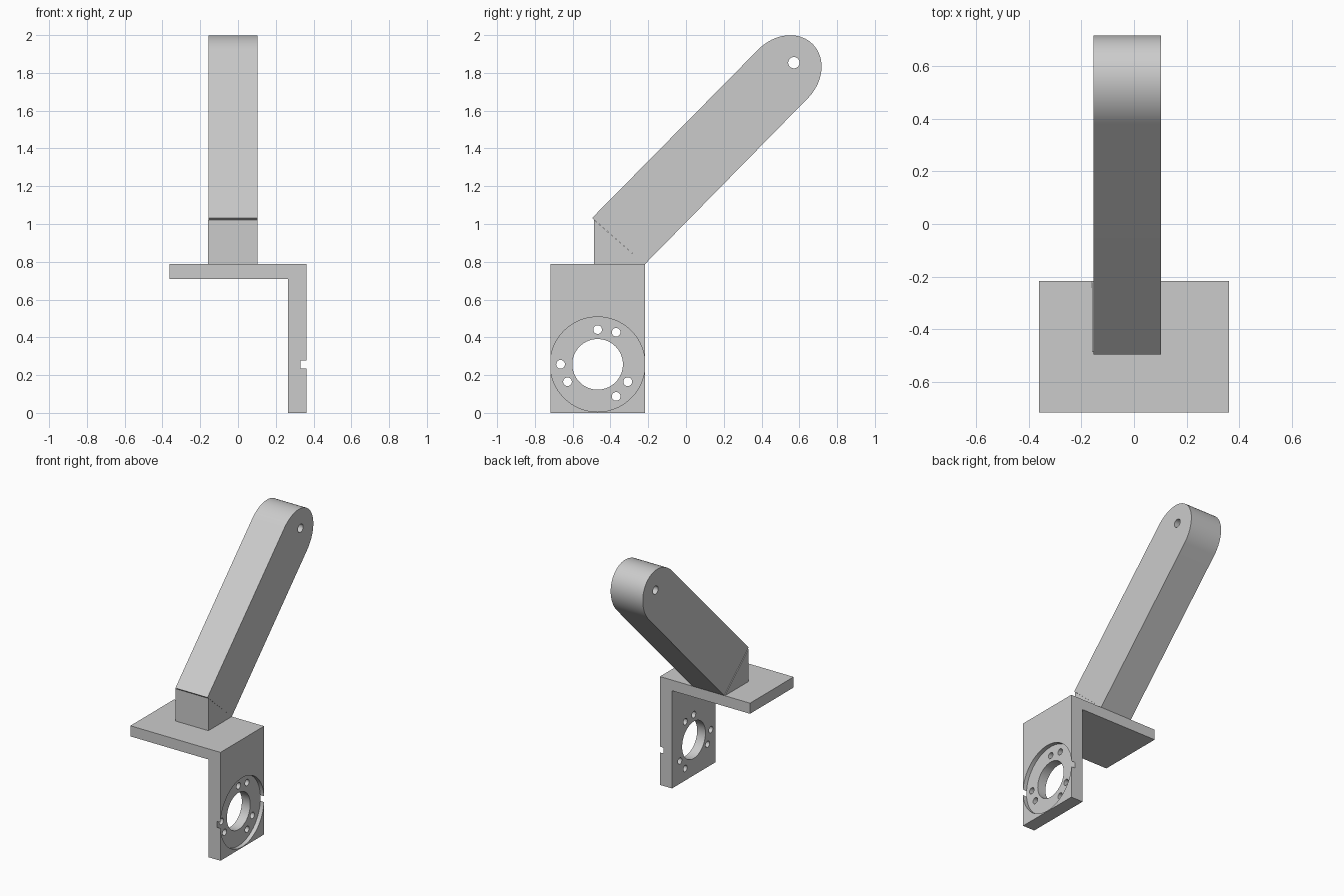
import bpy
import bmesh
from math import sin, cos, pi, radians
from mathutils import Vector

cube = bpy.data.objects.get("Cube")
if cube:
    bpy.data.objects.remove(cube)

grey = bpy.data.materials.new("plain grey")
grey.use_nodes = True
colour = (0.6, 0.6, 0.6, 1)
grey.diffuse_color = colour
grey.node_tree.nodes["Principled BSDF"].inputs["Base Color"].default_value = colour


def extrude_profile(name, points, start, end, axis="X"):
    """Prism from a (y, z) profile along X, or an (x, z) profile along Y."""
    bm = bmesh.new()
    place = (lambda p: (start, *p)) if axis == "X" else (lambda p: (p[0], start, p[1]))
    face = bm.faces.new([bm.verts.new(place(p)) for p in points])
    moved = bmesh.ops.extrude_face_region(bm, geom=[face])["geom"]
    step = (end - start, 0, 0) if axis == "X" else (0, end - start, 0)
    bmesh.ops.translate(bm, vec=step, verts=[v for v in moved if isinstance(v, bmesh.types.BMVert)])
    bmesh.ops.recalc_face_normals(bm, faces=bm.faces)
    mesh = bpy.data.meshes.new(name)
    bm.to_mesh(mesh)
    bm.free()
    mesh.materials.append(grey)
    obj = bpy.data.objects.new(name, mesh)
    bpy.context.collection.objects.link(obj)
    return obj


def drill(obj, y, z, radius, start=-1, end=1, sides=48):
    """Cut a round hole along X."""
    ring = [(y + radius * cos(2 * pi * i / sides), z + radius * sin(2 * pi * i / sides))
            for i in range(sides)]
    cutter = extrude_profile("hole_cutter", ring, start, end)
    cutter.hide_render = True
    mod = obj.modifiers.new("hole", "BOOLEAN")
    mod.operation = "DIFFERENCE"
    mod.solver = "EXACT"
    mod.object = cutter
    bpy.context.view_layer.objects.active = obj
    bpy.ops.object.modifier_apply(modifier=mod.name)
    bpy.data.objects.remove(cutter)


# L-shaped bracket with a horizontal shelf and a vertical motor plate
bracket = extrude_profile("mounting_bracket", [
    (-0.362, 0.71), (0.265, 0.71), (0.265, 0), (0.362, 0), (0.362, 0.787), (-0.362, 0.787)],
    -0.718, -0.218, "Y")

# Shallow round recess, central bore and two rings of three screw holes
cy, cz = -0.468, 0.257
drill(bracket, cy, cz, 0.251, 0.332, 0.5, 96)
drill(bracket, cy, cz, 0.134, sides=64)
for ring_radius, first in ((0.196, 60), (0.184, 90)):
    for k in range(3):
        a = radians(first + 120 * k)
        drill(bracket, cy + ring_radius * cos(a), cz + ring_radius * sin(a), 0.023, sides=32)

# Wedge filling the space under the sloping arm
wedge = extrude_profile("arm_base_wedge", [
    (-0.487, 0.787), (-0.218, 0.787), (-0.487, 1.022)], -0.16, 0.103)

# Sloping arm with a stretched round tip
low, high = Vector((-0.218, 0.787)), Vector((-0.497, 1.032))
centre = Vector((0.514, 1.795))
along = Vector((cos(radians(45.4)), sin(radians(45.4))))
across = Vector((along.y, -along.x))
tip = [centre + across * 0.184 * cos(pi * i / 48) + along * 0.222 * sin(pi * i / 48)
       for i in range(49)]
arm = extrude_profile("sloping_arm", [low, *tip, high], -0.155, 0.103)
drill(arm, 0.571, 1.854, 0.03)

# Smooth curved walls, keep corners sharp
for obj in (bracket, wedge, arm):
    bpy.ops.object.select_all(action="DESELECT")
    obj.select_set(True)
    bpy.context.view_layer.objects.active = obj
    bpy.ops.object.shade_smooth_by_angle(angle=radians(30))
